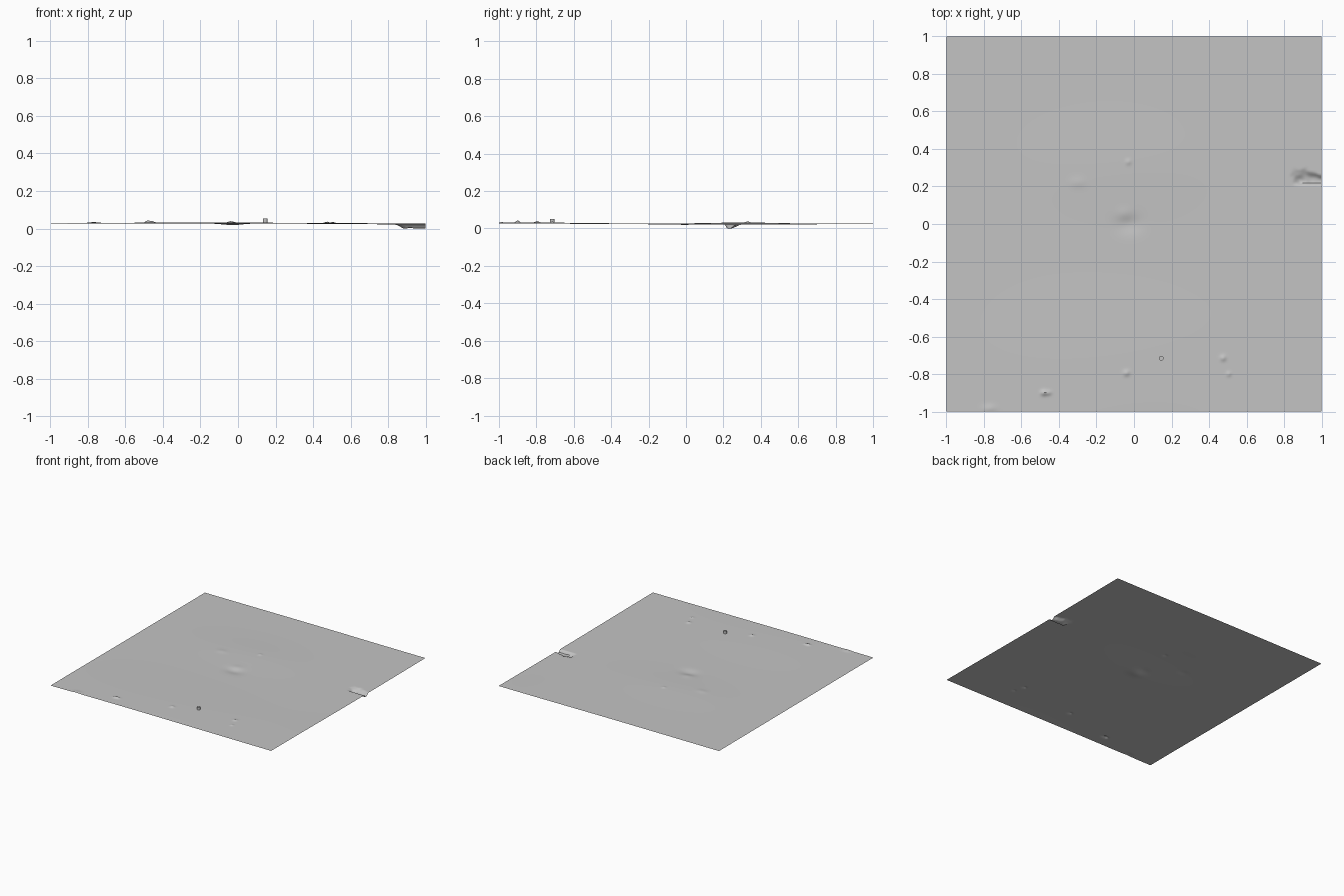
import bpy
import bmesh
from math import exp, sin, radians
from mathutils import noise, Vector

cube = bpy.data.objects.get("Cube")
if cube:
    bpy.data.objects.remove(cube, do_unlink=True)

# Plain grey ground material
grey = bpy.data.materials.new("ground grey")
grey.use_nodes = True
grey.diffuse_color = (0.55, 0.55, 0.55, 1)
grey.node_tree.nodes["Principled BSDF"].inputs["Base Color"].default_value = (0.55, 0.55, 0.55, 1)

# Broad swells and small lumps: x, y, width x, width y, height
SWELLS = [
    (-0.1, -0.8, 0.55, 0.3, 0.006),
    (-0.1, 0.3, 0.3, 0.16, 0.006),
    (1.0, 0.2, 0.4, 0.6, -0.004),
]
LUMPS = [
    (-0.03, 0.0, 0.05, 0.035, -0.009),
    (-0.05, 0.05, 0.03, 0.025, 0.004),
    (-0.03, 0.33, 0.010, 0.010, 0.005),
    (-0.3, 0.22, 0.03, 0.02, 0.003),
    (-0.48, -0.9, 0.011, 0.009, 0.012),
    (-0.455, -0.9, 0.010, 0.008, 0.007),
    (-0.04, -0.795, 0.011, 0.010, 0.008),
    (0.475, -0.715, 0.010, 0.010, 0.008),
    (0.505, -0.8, 0.008, 0.008, 0.006),
    (-0.77, -0.985, 0.025, 0.015, 0.005),
]


def bump(x, y, cx, cy, wx, wy, h):
    return h * exp(-((x - cx) / wx) ** 2 / 2 - ((y - cy) / wy) ** 2 / 2)


def smooth(a, b, v):
    t = min(1, max(0, (v - a) / (b - a)))
    return t * t * (3 - 2 * t)


def pit(x, y):
    # Ragged hollow with a steep front wall and a gentler back slope
    if x < 0.78 or not 0.15 < y < 0.36:
        return 0
    n = noise.noise(Vector((x * 30, y * 30, 0)))
    back = 0.30 + 0.02 * n - 0.5 * max(0, x - 0.93)
    mask = smooth(0.83, 0.89, x + 0.015 * n)
    mask *= smooth(0.205, 0.222, y) * (1 - smooth(0.23, back, y))
    return -0.021 * mask * (1 + 0.2 * n)


def height(x, y):
    z = 0.026 + 0.0006 * sin(4 * x + 2 * y)
    z += sum(bump(x, y, *s) for s in SWELLS + LUMPS)
    return z + pit(x, y)


# Ground sheet
bm = bmesh.new()
bmesh.ops.create_grid(bm, x_segments=256, y_segments=256, size=1)
for v in bm.verts:
    v.co.z = height(v.co.x, v.co.y)
low = min(v.co.z for v in bm.verts)
for v in bm.verts:
    if pit(v.co.x, v.co.y) < -0.01:
        v.co.z = max(0, v.co.z - low * smooth(0.01, 0.02, -pit(v.co.x, v.co.y)))
mesh = bpy.data.meshes.new("ground")
bm.to_mesh(mesh)
bm.free()
ground = bpy.data.objects.new("ground", mesh)
bpy.context.collection.objects.link(ground)
mesh.materials.append(grey)

# Short round post standing on the ground
px, py = 0.145, -0.715
base = height(px, py)
top = 0.052
bpy.ops.mesh.primitive_cylinder_add(vertices=16, radius=0.0125, depth=top - base,
                                    location=(px, py, (top + base) / 2))
post = bpy.context.object
post.name = "post"
post.data.materials.append(grey)

for obj in (ground, post):
    bpy.ops.object.select_all(action="DESELECT")
    obj.select_set(True)
    bpy.context.view_layer.objects.active = obj
    bpy.ops.object.shade_smooth_by_angle(angle=radians(40))
